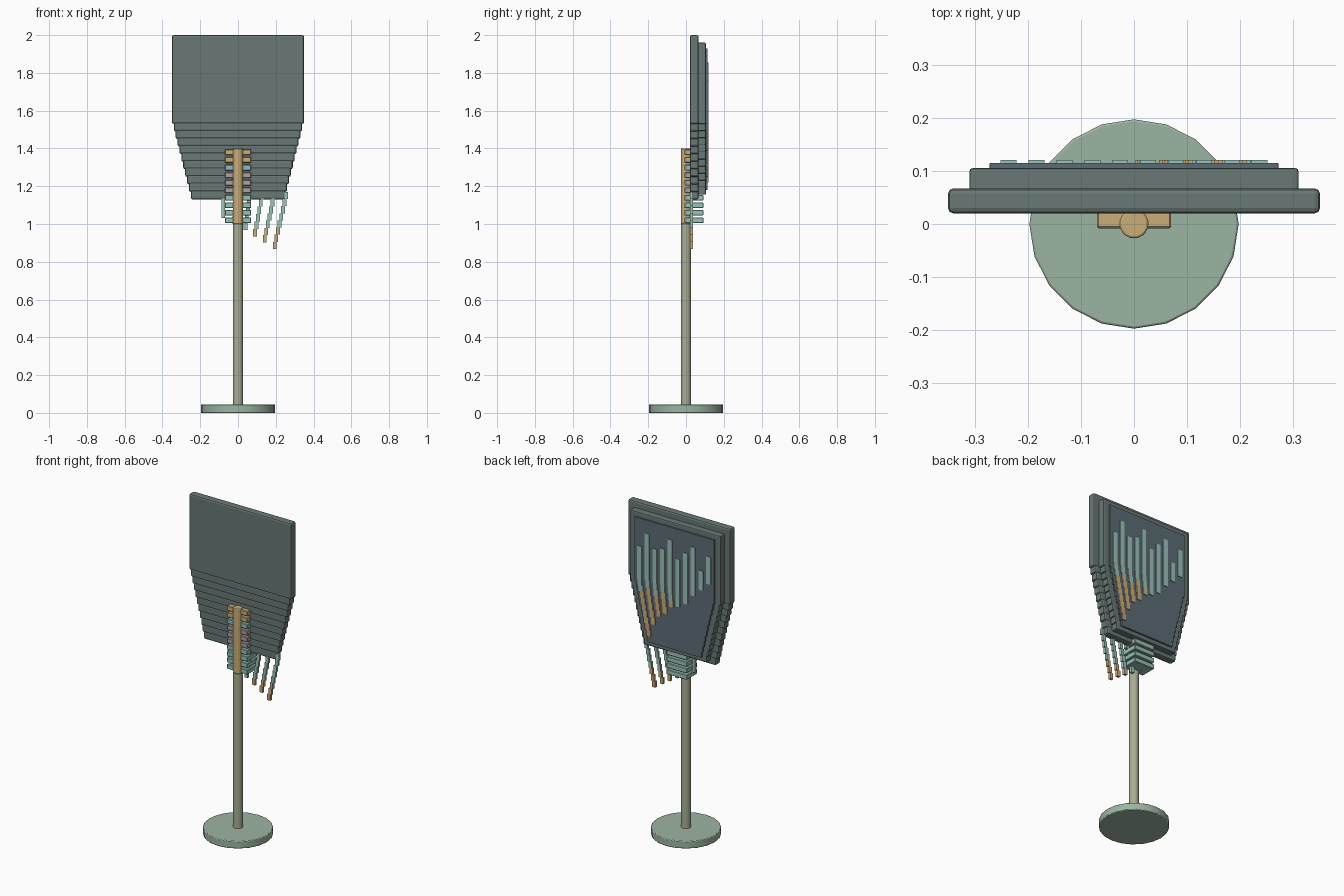
import bpy, bmesh
from mathutils import Matrix, Vector

if "Cube" in bpy.data.objects:
    bpy.data.objects.remove(bpy.data.objects["Cube"])


def material(name, rgb):
    m = bpy.data.materials.new(name)
    m.diffuse_color = (*rgb, 1)
    m.use_nodes = True
    m.node_tree.nodes["Principled BSDF"].inputs["Base Color"].default_value = m.diffuse_color
    return m


SAGE = material("sage", (0.33, 0.46, 0.36))
PANEL = material("panel_grey", (0.14, 0.19, 0.18))
SCREEN = material("screen_slate", (0.11, 0.15, 0.18))
TAN = material("tan", (0.60, 0.42, 0.19))
TEAL = material("teal", (0.33, 0.55, 0.48))
PINK = material("pink", (0.60, 0.33, 0.24))
BLUE = material("blue", (0.30, 0.50, 0.53))
MAUVE = material("mauve", (0.42, 0.36, 0.36))
STEM = material("stem_green", (0.40, 0.42, 0.29))


def boxes(name, items, mats, bevel=0, segments=2):
    """One object from boxes given as (x0, x1, y0, y1, z0, z1, material index)."""
    bm = bmesh.new()
    for x0, x1, y0, y1, z0, z1, mi in items:
        mid = Vector((x0 + x1, y0 + y1, z0 + z1)) / 2
        size = Matrix.Diagonal((x1 - x0, y1 - y0, z1 - z0, 1))
        r = bmesh.ops.create_cube(bm, size=1, matrix=Matrix.Translation(mid) @ size)
        for f in {f for v in r["verts"] for f in v.link_faces}:
            f.material_index = mi
    me = bpy.data.meshes.new(name)
    bm.to_mesh(me)
    bm.free()
    ob = bpy.data.objects.new(name, me)
    bpy.context.collection.objects.link(ob)
    for m in mats:
        me.materials.append(m)
    if bevel:
        b = ob.modifiers.new("bevel", "BEVEL")
        b.width, b.segments = bevel, segments
    return ob


def cylinder(name, radius, z0, z1, sides, mat, bevel):
    bpy.ops.mesh.primitive_cylinder_add(vertices=sides, radius=radius, depth=z1 - z0,
                                        location=(0, 0, (z0 + z1) / 2))
    ob = bpy.context.object
    ob.name = name
    ob.data.materials.append(mat)
    if bevel:
        b = ob.modifiers.new("bevel", "BEVEL")
        b.width, b.segments = bevel, 2
        b.limit_method = "ANGLE"
    bpy.ops.object.shade_smooth_by_angle()
    return ob


# Round foot and pole
cylinder("base_disc", 0.197, 0, 0.045, 20, SAGE, 0.004)
cylinder("pole_lower", 0.027, 0.03, 1.0, 20, STEM, 0)
cylinder("pole_upper", 0.027, 1.0, 1.4, 20, TAN, 0.004)


# Three stacked panels, each with a stepped taper towards the bottom
def panel(name, half, half_low, y0, y1, z_low, z_top, mat, bevel, steps=10, z_mid=1.53):
    items = [(-half, half, y0, y1, z_mid, z_top, 0)]
    h = (z_mid - z_low) / steps
    for i in range(steps):
        w = half + (half_low - half) * (i + 1) / steps
        z = z_mid - i * h
        items.append((-w, w, y0, y1, z - h, z + 0.012, 0))
    return boxes(name, items, [mat], bevel)


panel("front_panel", 0.35, 0.25, 0.02, 0.067, 1.13, 2.0, PANEL, 0.01)
panel("middle_panel", 0.31, 0.215, 0.06, 0.105, 1.155, 1.96, PANEL, 0.006)
panel("screen", 0.272, 0.185, 0.10, 0.115, 1.18, 1.93, SCREEN, 0.002)

# Stack of clamp plates around the pole
fin_order = [2, 2, 2, 2, 3, 3, 3, 1, 0, 0]
boxes("clamp_plates",
      [(-0.07, 0.07, -0.008, 0.092, 1.004 + i * 0.04, 1.034 + i * 0.04, fin_order[i])
       for i in range(10)], [TAN, BLUE, TEAL, MAUVE], 0.003, 1)


# A hanging strip drawn as short offset segments
def strip(x_top, x_low, z_top, z_low, y0, y1, width, colour, seg=0.04):
    n = max(1, round((z_top - z_low) / seg))
    h = (z_top - z_low) / n
    out = []
    for i in range(n):
        x = x_top + (x_low - x_top) * (i + 0.5) / n
        z = z_top - i * h
        out.append((x - width / 2, x + width / 2, y0, y1, z - h, z, colour(z - h / 2)))
    return out


# Bars on the screen: upright on top, strips leaning inward below
tops = [1.82, 1.72, 1.85, 1.80, 1.75, 1.855, 1.785, 1.77, 1.85, 1.76]
lows = [1.65, 1.60, 1.55, 1.485, 1.455, 1.44, 1.39, 1.36, 1.30, 1.22]
items = []
for i, (t, l) in enumerate(zip(tops, lows)):
    x = -0.236 + i * 0.0525
    split = max(l, 1.56)
    items.append((x - 0.015, x + 0.015, 0.11, 0.12, split, t, 0))
    if l < split and x > 0:
        lean = 0.2 * (split - l) * (0.4 + 0.6 * x / 0.236)
        items += strip(x, x - lean, split, l, 0.11, 0.12, 0.028,
                       lambda z: 2 if z < 1.3 else (1 if z < 1.5 else 0))
    elif l < split:
        items.append((x - 0.015, x + 0.015, 0.11, 0.12, l, split, 0))
boxes("screen_bars", items, [TEAL, TAN, PINK])

# Strips hanging below the panel
items = []
for x, z, slope in [(0.19, 0.868, 0.23), (0.138, 0.903, 0.21), (0.087, 0.935, 0.19),
                    (0.037, 0.967, 0.15), (-0.02, 1.0, 0.08), (-0.078, 1.033, 0.0)]:
    items += strip(x + slope * (1.17 - z), x, 1.17, z, 0.022, 0.038, 0.02,
                   lambda z: 1 if z < 0.97 else 0)
boxes("hanging_strips", items, [TEAL, TAN])
